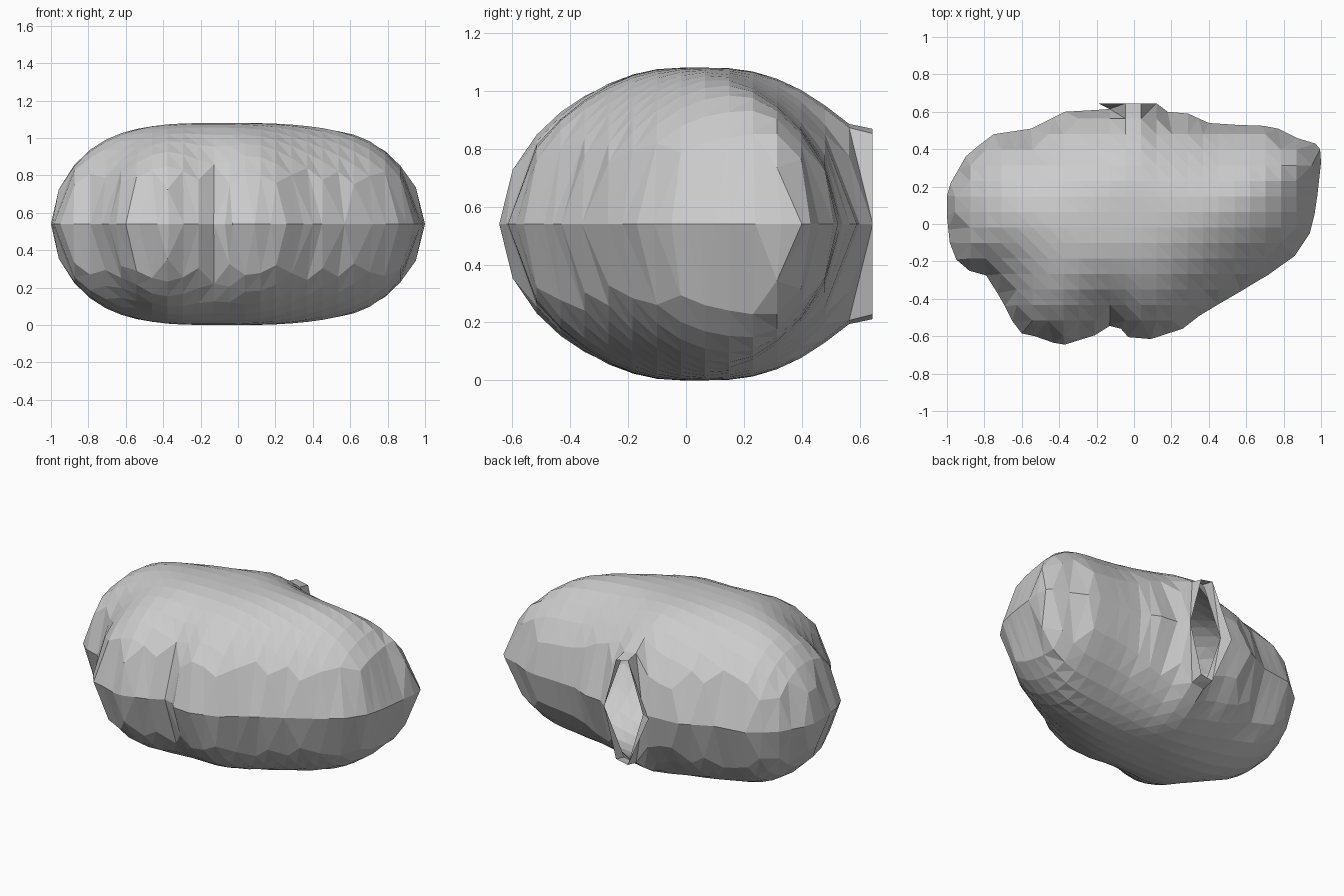
import bpy, bmesh, math
from mathutils import Vector
from mathutils.geometry import intersect_point_line, delaunay_2d_cdt

if "Cube" in bpy.data.objects:
    bpy.data.objects.remove(bpy.data.objects["Cube"])

MID, STEP, POWER = 0.54, 0.083, 6

# Plan outline, clockwise from the right lip of the rear opening to its left lip
OUTLINE = [Vector((x, y)) for x, y in [
    (.12, .645), (.18, .60), (.29, .59), (.40, .54), (.55, .53), (.69, .525), (.77, .51),
    (.87, .46), (.97, .43), (.995, .40), (1, .33), (.98, .15), (.965, .05), (.94, -.05),
    (.86, -.17), (.72, -.27), (.57, -.36), (.45, -.43), (.35, -.49), (.26, -.56),
    (.09, -.615), (-.03, -.605), (-.07, -.56), (-.13, -.545), (-.21, -.595), (-.37, -.645),
    (-.43, -.635), (-.53, -.60), (-.60, -.585), (-.65, -.52), (-.69, -.44), (-.73, -.37),
    (-.79, -.275), (-.88, -.25), (-.95, -.19), (-.985, -.10), (-1, .04), (-1, .15),
    (-.98, .22), (-.90, .36), (-.83, .42), (-.75, .48), (-.55, .51), (-.37, .60),
    (-.20, .61), (-.13, .615), (-.19, .645)]]
OPENING = [Vector((-.045, .645)), Vector((.038, .645))]


def resample(points, size):
    """Points along the open outline, no further apart than size."""
    out = []
    for a, b in zip(points, points[1:]):
        n = max(1, math.ceil((b - a).length / size))
        out += [a.lerp(b, i / n) for i in range(n)]
    return out + [points[-1]]


def edge_distance(p):
    best = 9.0
    for a, b in zip(OUTLINE, OUTLINE[1:]):
        q, t = intersect_point_line(p, a, b)
        best = min(best, (p - a.lerp(b, min(1, max(0, t)))).length)
    return best


FINE = resample(OUTLINE, 0.008)
NORM = 5 * math.pi / 16


def soft_depth(p):
    """Smooth distance to the outline (the rear opening is left out)."""
    total = 0.0
    for a, b in zip(FINE, FINE[1:]):
        r = (a + b) / 2 - p
        total += (b - a).cross(r) / r.length ** (POWER + 2)
    return (NORM / max(abs(total), 1e-6)) ** (1 / POWER)


# Plan triangulation: rim points plus a regular grid inside
rim = resample(OUTLINE, 0.10)
loop = rim + OPENING
grid = [Vector((-0.045 + i * STEP, 0.065 + j * STEP))
        for i in range(-12, 13) for j in range(-9, 7)]
grid = [p for p in grid if edge_distance(p) > 0.04]
ring = list(range(len(loop)))[::-1]
points, _, tris, _, _, _ = delaunay_2d_cdt(loop + grid, [], [ring], 1, 1e-5)

# Inflate the plan with a rounded profile
used = {i for t in tris for i in t}
depth = {}
for i in used:
    d = edge_distance(points[i])
    depth[i] = 0.0 if d < 0.004 else soft_depth(points[i])
radius = max(depth.values())
height = {}
for i, d in depth.items():
    t = d / radius
    height[i] = MID * math.sqrt(t * (1.5 - 0.5 * t * t))

# Upper and lower halves share the rim
bm = bmesh.new()
top = {i: bm.verts.new((*points[i], MID + height[i])) for i in used}
low = {i: bm.verts.new((*points[i], MID - height[i])) if height[i] > 1e-4 else top[i]
       for i in used}
for t in tris:
    a, b, c = (points[i] for i in t)
    t = list(t) if (b - a).cross(c - a) > 0 else list(t)[::-1]
    bm.faces.new([top[i] for i in t])
    if max(height[i] for i in t) > 1e-4:
        bm.faces.new([low[i] for i in t[::-1]])

mesh = bpy.data.meshes.new("inflated_shell")
bm.to_mesh(mesh)
bm.free()
grey = bpy.data.materials.new("light grey")
grey.diffuse_color = (0.6, 0.6, 0.6, 1)
grey.use_nodes = True
grey.node_tree.nodes["Principled BSDF"].inputs["Base Color"].default_value = grey.diffuse_color
mesh.materials.append(grey)
shell = bpy.data.objects.new("inflated_shell", mesh)
bpy.context.collection.objects.link(shell)
